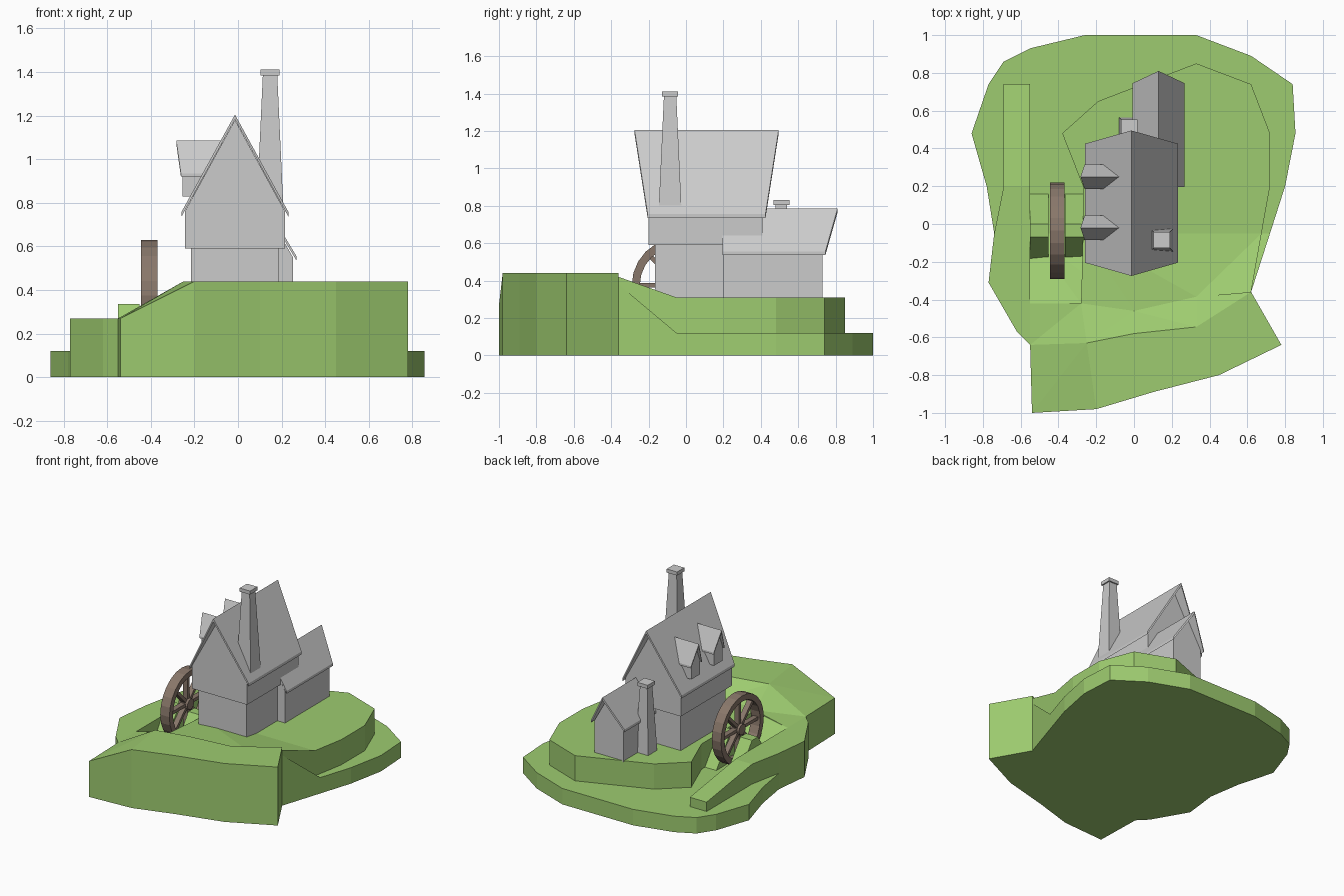
import bpy, bmesh
from math import pi, sin, cos
from mathutils import Vector, Matrix

if "Cube" in bpy.data.objects:
    bpy.data.objects.remove(bpy.data.objects["Cube"])


def material(name, rgb):
    m = bpy.data.materials.new(name)
    m.diffuse_color = (*rgb, 1)
    m.use_nodes = True
    m.node_tree.nodes["Principled BSDF"].inputs["Base Color"].default_value = m.diffuse_color
    return m


GRASS = material("grass", (0.34, 0.60, 0.16))
WOOD = material("wood", (0.25, 0.185, 0.145))


def finish(name, bm, mat=None):
    bmesh.ops.recalc_face_normals(bm, faces=bm.faces)
    me = bpy.data.meshes.new(name)
    bm.to_mesh(me)
    bm.free()
    ob = bpy.data.objects.new(name, me)
    bpy.context.collection.objects.link(ob)
    if mat:
        me.materials.append(mat)
    return ob


def loft(bm, a, b):
    """Closed solid between two matching point loops."""
    va = [bm.verts.new(p) for p in a]
    vb = [bm.verts.new(p) for p in b]
    n = len(a)
    caps = [bm.faces.new(va), bm.faces.new(vb)]
    for i in range(n):
        j = (i + 1) % n
        bm.faces.new((va[i], va[j], vb[j], vb[i]))
    bmesh.ops.triangulate(bm, faces=caps)


def land(name, pieces, base=0.0):
    """Ground made of vertical prisms with individual top heights."""
    bm = bmesh.new()
    for top in pieces:
        loft(bm, [(x, y, base) for x, y, z in top], top)
    return finish(name, bm, GRASS)


def level(z, pts):
    return [(x, y, z) for x, y in pts]


# Terrain: low ground with a ramp up to the front
right_low, line2 = (0.62, -0.36), [(0.33, -0.385), (0.0, -0.46), (-0.28, -0.42)]
land("low_ground", [
    level(0.12, [(0.72, -0.05), (0.80, 0.2), (0.855, 0.48), (0.84, 0.74), (0.62, 0.89),
                 (0.33, 1.0), (-0.26, 1.0), (-0.55, 0.93), (-0.69, 0.86), (-0.77, 0.74),
                 (-0.86, 0.48), (-0.78, 0.2), (-0.74, -0.05)]),
    [(-0.55, -0.05, 0.12), (0.72, -0.05, 0.12), (*right_low, 0.38), (*line2[0], 0.33),
     (*line2[1], 0.32), (*line2[2], 0.32), (-0.55, -0.42, 0.27)]])

# House mound
land("mound", [
    level(0.31, [(-0.27, -0.05), (0.675, -0.05), (0.72, 0.2), (0.72, 0.48), (0.62, 0.74),
                 (0.33, 0.85), (-0.19, 0.65), (-0.38, 0.48), (-0.27, 0.2)]),
    [(-0.27, -0.05, 0.31), (0.675, -0.05, 0.31), (*right_low, 0.42), (*line2[0], 0.36),
     (*line2[1], 0.34), (*line2[2], 0.33)]], 0.06)

# High front ridge and its slope towards the house
line1 = [(0.62, -0.36, 0.44), (0.33, -0.545, 0.44), (0.0, -0.58, 0.44), (-0.25, -0.63, 0.44)]
foot = [(0.33, -0.385, 0.36), (0.0, -0.46, 0.34), (-0.28, -0.42, 0.33)]
land("front_ridge", [
    [(-0.2, -0.98, 0.44), (0.1, -0.89, 0.44), (0.45, -0.80, 0.44), (0.78, -0.64, 0.44)] + line1,
    [(-0.54, -1.0, 0.27), (-0.2, -0.98, 0.44), line1[3], (-0.55, -0.64, 0.27)],
    [line1[0], line1[1], foot[0]],
    [line1[1], line1[2], foot[1], foot[0]],
    [line1[2], line1[3], foot[2], foot[1]],
    [line1[3], (-0.55, -0.64, 0.27), (-0.55, -0.42, 0.27), foot[2]]])

# Left bank of the mill stream
land("stream_bank", [
    level(0.27, [(-0.55, -0.64), (-0.62, -0.57), (-0.77, -0.31), (-0.74, -0.05),
                 (-0.69, 0.2), (-0.55, 0.2)]),
    [(-0.69, 0.2, 0.27), (-0.69, 0.74, 0.19), (-0.55, 0.74, 0.19), (-0.55, 0.2, 0.27)]])

# Two wedge shaped wheel supports
bm = bmesh.new()
for x0, x1 in ((-0.55, -0.452), (-0.365, -0.26)):
    prof = [(-0.22, 0.12), (-0.07, 0.335), (0.0, 0.335), (0.16, 0.12)]
    loft(bm, [(x0, y, z) for y, z in prof], [(x1, y, z) for y, z in prof])
finish("wheel_supports", bm, GRASS)


def box(bm, x0, x1, y0, y1, z0, z1):
    r = [(x0, y0), (x1, y0), (x1, y1), (x0, y1)]
    loft(bm, level(z0, r), level(z1, r))


def gable_walls(bm, cx, hw, z0, ze, zr, y0, y1):
    prof = [(cx - hw, z0), (cx + hw, z0), (cx + hw, ze), (cx, zr), (cx - hw, ze)]
    loft(bm, [(x, y0, z) for x, z in prof], [(x, y1, z) for x, z in prof])


def gable_roof(bm, cx, hw, ze, zr, eave, ridge, t):
    """Thin gabled roof; eave and ridge are (front y, back y)."""
    def loop(k):
        top = [(cx - hw, eave[k], ze), (cx, ridge[k], zr), (cx + hw, eave[k], ze)]
        return top + [(x, y, z - t) for x, y, z in reversed(top)]
    loft(bm, loop(0), loop(1))


# Main house
CX = -0.014
bm = bmesh.new()
box(bm, -0.215, 0.188, -0.165, 0.37, 0.30, 0.60)
finish("lower_walls", bm)
bm = bmesh.new()
gable_walls(bm, CX, 0.23, 0.59, 0.76, 1.18, -0.20, 0.41)
finish("upper_walls", bm)
bm = bmesh.new()
gable_roof(bm, CX, 0.246, 0.757, 1.205, (-0.205, 0.425), (-0.275, 0.495), 0.022)
finish("main_roof", bm)

# Rear wing
bm = bmesh.new()
gable_walls(bm, 0.13, 0.122, 0.30, 0.55, 0.765, 0.20, 0.73)
finish("wing_walls", bm)
bm = bmesh.new()
gable_roof(bm, 0.13, 0.138, 0.556, 0.785, (0.195, 0.745), (0.195, 0.81), 0.02)
finish("wing_roof", bm)

# Dormers, built along y and turned to face left
for i, y in enumerate((-0.02, 0.25)):
    bm = bmesh.new()
    gable_walls(bm, 0, 0.05, 0.83, 0.94, 1.06, -0.255, -0.09)
    gable_roof(bm, 0, 0.064, 0.935, 1.085, (-0.262, -0.12), (-0.283, -0.07), 0.015)
    bm.transform(Matrix.Translation((0, y, 0)) @ Matrix.Rotation(-pi / 2, 4, "Z"))
    finish(f"dormer_{i + 1}", bm)


def chimney(name, x, y, levels):
    """Stack of square tapered sections: (half bottom, half top, z0, z1)."""
    bm = bmesh.new()
    for a, b, z0, z1 in levels:
        sq = lambda h: [(x - h, y - h), (x + h, y - h), (x + h, y + h), (x - h, y + h)]
        loft(bm, level(z0, sq(a)), level(z1, sq(b)))
    finish(name, bm)


chimney("tall_chimney", 0.147, -0.085, [(0.06, 0.033, 0.80, 1.388), (0.043, 0.043, 1.385, 1.412)])
chimney("short_chimney", -0.025, 0.51, [(0.055, 0.03, 0.30, 0.808), (0.043, 0.043, 0.805, 0.832)])

# Water wheel: rim, hub and spokes
bm = bmesh.new()
N, R, r, w = 24, 0.255, 0.212, 0.038
rings = []
for i in range(N):
    a = 2 * pi * i / N
    rings.append([bm.verts.new((x, q * cos(a), q * sin(a)))
                  for x, q in ((-w, R), (w, R), (w, r), (-w, r))])
for i in range(N):
    p, q = rings[i], rings[(i + 1) % N]
    for k in range(4):
        m = (k + 1) % 4
        bm.faces.new((p[k], p[m], q[m], q[k]))
bmesh.ops.create_cone(bm, cap_ends=True, segments=12, radius1=0.04, radius2=0.04, depth=0.076,
                      matrix=Matrix.Rotation(pi / 2, 4, "Y"))
for i in range(8):
    bmesh.ops.create_cube(bm, size=1, matrix=Matrix.Rotation(i * pi / 4, 4, "X")
                          @ Matrix.Translation((0, 0.125, 0))
                          @ Matrix.Diagonal(Vector((0.04, 0.19, 0.024, 1))))
wheel = finish("water_wheel", bm, WOOD)
wheel.location = (-0.407, -0.035, 0.375)
